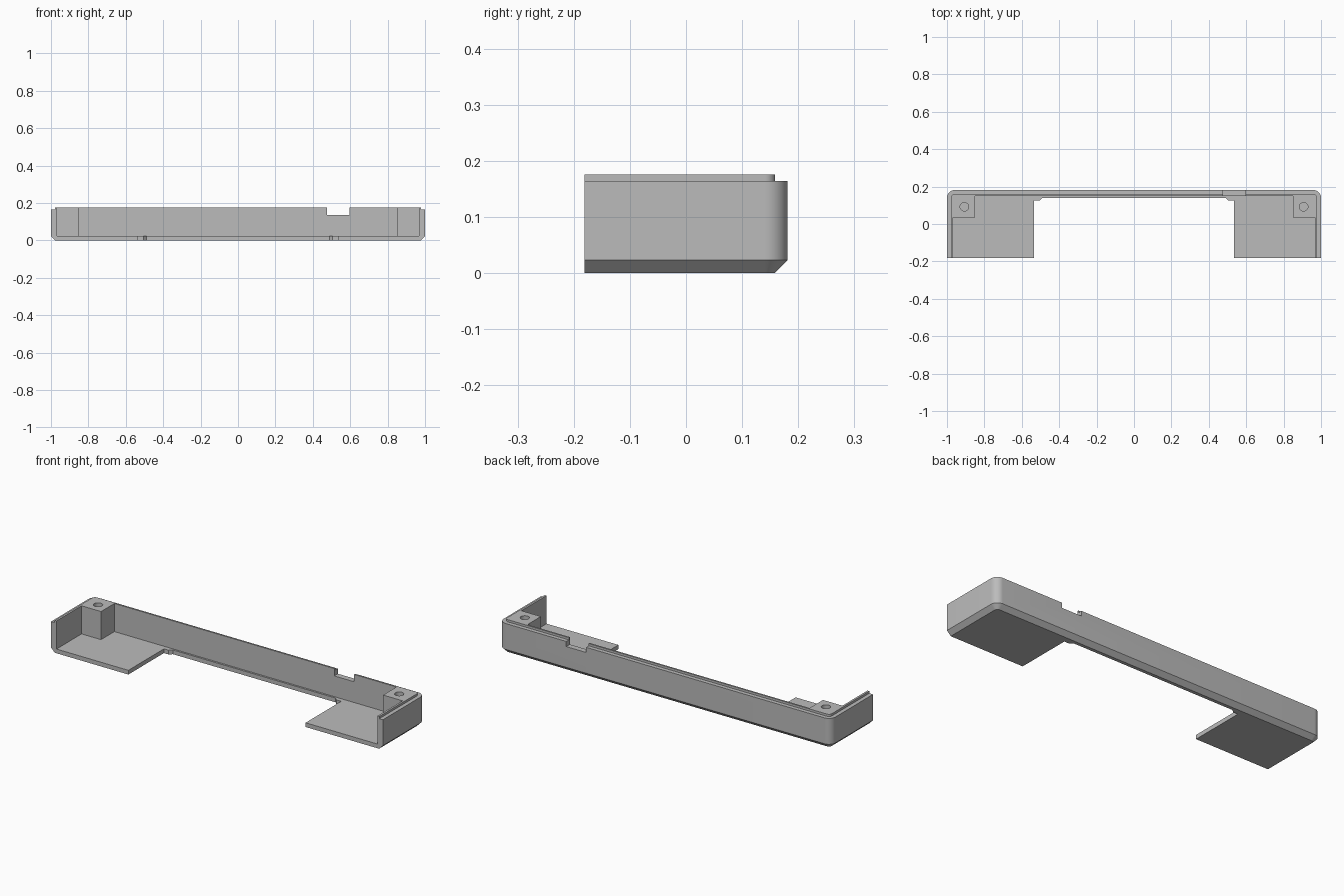
import bpy, bmesh, math

if "Cube" in bpy.data.objects:
    bpy.data.objects.remove(bpy.data.objects["Cube"], do_unlink=True)

BACK, FRONT = 0.181, -0.181
FLOOR, SHOULDER, TOP = 0.023, 0.164, 0.176
RADIUS = 0.04

grey = bpy.data.materials.new("light grey plastic")
grey.use_nodes = True
grey.diffuse_color = (0.5, 0.5, 0.5, 1)
grey.node_tree.nodes["Principled BSDF"].inputs["Base Color"].default_value = (0.5, 0.5, 0.5, 1)


def mirrored(half):
    """Complete a left half outline with its reflection in x."""
    return half + [(-x, y) for x, y in reversed(half)]


def outline(inset, steps=10):
    """Shell footprint: square front ends, rounded back corners."""
    r = max(RADIUS - inset, 0.01)
    cx, cy = -1 + inset + r, BACK - inset - r
    half = [(-1 + inset, FRONT)]
    for i in range(steps + 1):
        a = math.pi - i / steps * math.pi / 2
        half.append((cx + r * math.cos(a), cy + r * math.sin(a)))
    return mirrored(half)


def loft(name, layers):
    """Skin a closed solid through (outline, height) layers."""
    bm = bmesh.new()
    rings = [[bm.verts.new((x, y, z)) for x, y in pts] for pts, z in layers]
    for low, high in zip(rings, rings[1:]):
        n = len(low)
        for i in range(n):
            j = (i + 1) % n
            bm.faces.new((low[i], low[j], high[j], high[i]))
    bm.faces.new(rings[0])
    bm.faces.new(rings[-1])
    bmesh.ops.recalc_face_normals(bm, faces=bm.faces)
    mesh = bpy.data.meshes.new(name)
    bm.to_mesh(mesh)
    bm.free()
    obj = bpy.data.objects.new(name, mesh)
    bpy.context.collection.objects.link(obj)
    mesh.materials.append(grey)
    return obj


def cut(target, name, pts, bottom, top):
    """Subtract a prism from the target."""
    cutter = loft(name, [(pts, bottom), (pts, top)])
    cutter.hide_render = True
    mod = target.modifiers.new(name, "BOOLEAN")
    mod.operation, mod.solver, mod.object = "DIFFERENCE", "EXACT", cutter
    bpy.ops.object.select_all(action="DESELECT")
    bpy.context.view_layer.objects.active = target
    target.select_set(True)
    bpy.ops.object.modifier_apply(modifier=name)
    bpy.data.objects.remove(cutter, do_unlink=True)


# Outer shell with chamfered base and stepped lip
shell = loft("enclosure_shell", [
    (outline(0.023), 0), (outline(0), FLOOR), (outline(0), SHOULDER),
    (outline(0.022), SHOULDER), (outline(0.022), TOP)])

# Inner cavity, stepping around the two corner screw posts
cut(shell, "cavity", mirrored([
    (-0.967, -0.3), (-0.967, 0.035), (-0.85, 0.035), (-0.85, 0.15)]), FLOOR, 0.3)

# Opening between the two floor plates
cut(shell, "floor_gap", mirrored([
    (-0.534, -0.3), (-0.534, 0.125), (-0.505, 0.125), (-0.49, 0.14)]), -0.1, 0.1)

# Cable notch in the back wall
cut(shell, "cable_notch", [(0.475, 0.1), (0.595, 0.1), (0.595, 0.3), (0.475, 0.3)], 0.136, 0.3)

# Screw holes
for side in (-1, 1):
    ring = [(side * 0.907 + 0.023 * math.cos(i * math.tau / 24),
             0.092 + 0.023 * math.sin(i * math.tau / 24)) for i in range(24)]
    cut(shell, "screw_hole", ring, 0.05, 0.3)

bpy.ops.object.shade_smooth_by_angle(angle=math.radians(30))
